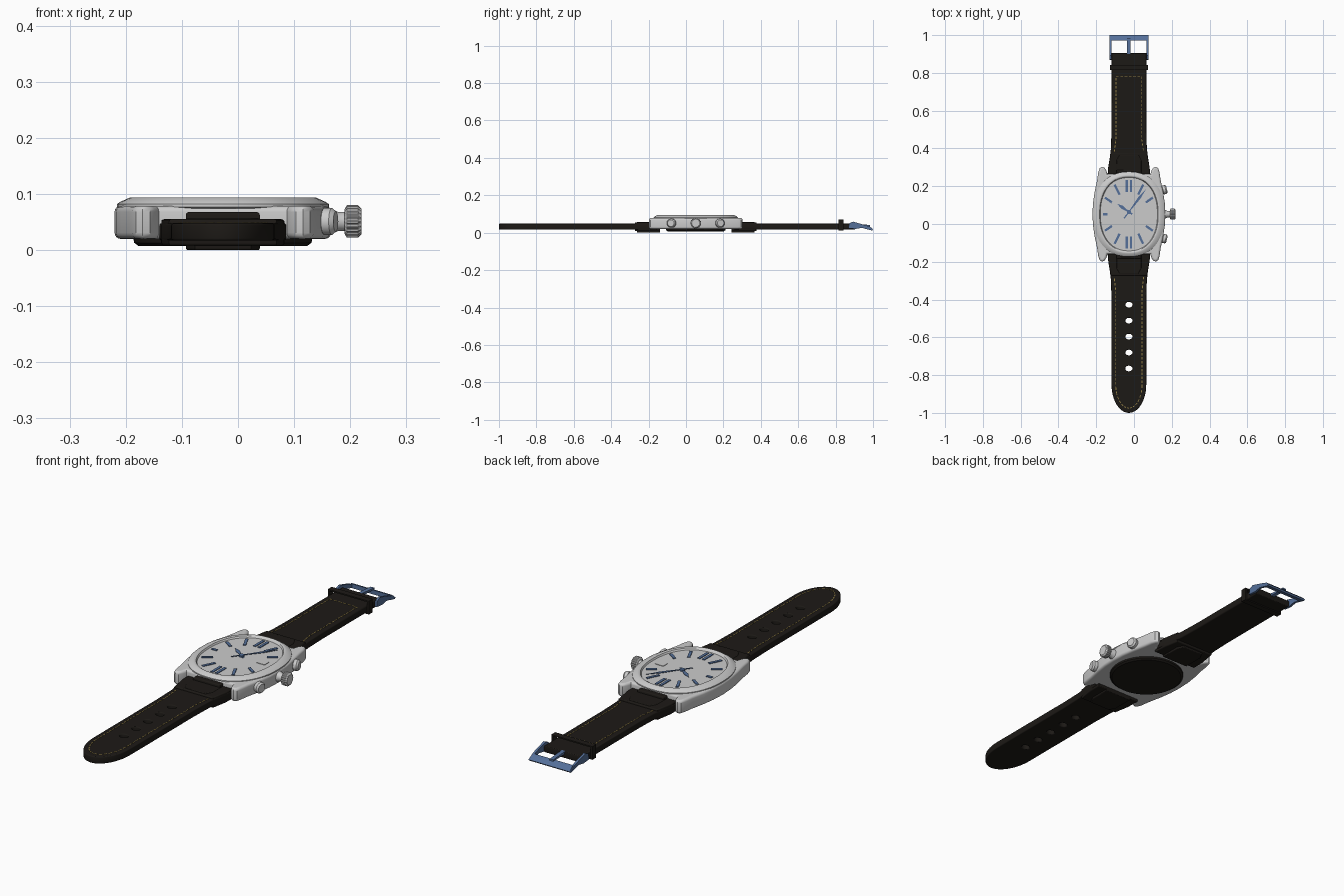
import bpy, bmesh, math
from mathutils import Vector, Matrix

if "Cube" in bpy.data.objects:
    bpy.data.objects.remove(bpy.data.objects["Cube"])

CX, CY = -0.027, 0.052          # centre of the watch case


def material(name, rgb):
    m = bpy.data.materials.new(name)
    m.diffuse_color = (*rgb, 1)
    m.use_nodes = True
    m.node_tree.nodes["Principled BSDF"].inputs["Base Color"].default_value = m.diffuse_color
    return m


BLACK = material("black_leather", (0.012, 0.010, 0.008))
BLUE = material("blued_steel", (0.09, 0.16, 0.32))
THREAD = material("thread", (0.30, 0.22, 0.06))


def finish(name, bm, mat=None):
    bmesh.ops.recalc_face_normals(bm, faces=bm.faces)
    me = bpy.data.meshes.new(name)
    bm.to_mesh(me)
    bm.free()
    ob = bpy.data.objects.new(name, me)
    bpy.context.collection.objects.link(ob)
    if mat:
        me.materials.append(mat)
    return ob


def plate(name, outlines, z0, z1, bevel, mat=None, res=2):
    """Flat plate with rounded edges; extra outlines become holes."""
    cu = bpy.data.curves.new(name, 'CURVE')
    cu.dimensions, cu.fill_mode = '2D', 'BOTH'
    cu.extrude = (z1 - z0) / 2 - bevel
    cu.bevel_depth, cu.offset, cu.bevel_resolution = bevel, -bevel, res
    for pts in outlines:
        sp = cu.splines.new('POLY')
        sp.points.add(len(pts) - 1)
        for p, (x, y) in zip(sp.points, pts):
            p.co = (x, y, 0, 1)
        sp.use_cyclic_u = True
    ob = bpy.data.objects.new(name, cu)
    bpy.context.collection.objects.link(ob)
    ob.location.z = (z0 + z1) / 2
    bpy.ops.object.select_all(action='DESELECT')
    ob.select_set(True)
    bpy.context.view_layer.objects.active = ob
    bpy.ops.object.convert(target='MESH')
    ob = bpy.context.view_layer.objects.active
    if mat:
        ob.data.materials.clear()
        ob.data.materials.append(mat)
    return ob


def loft(name, rings, mat=None, cap0=True, cap1=True):
    bm = bmesh.new()
    rs = [[bm.verts.new(p) for p in r] for r in rings]
    n = len(rs[0])
    for a, b in zip(rs, rs[1:]):
        for i in range(n):
            bm.faces.new((a[i], a[(i + 1) % n], b[(i + 1) % n], b[i]))
    if cap0:
        bm.faces.new(rs[0])
    if cap1:
        bm.faces.new(rs[-1])
    return finish(name, bm, mat)


def oval(rx, ry, z, e=2.0, n=72):
    pts = []
    for i in range(n):
        t = 2 * math.pi * i / n
        c, s = math.cos(t), math.sin(t)
        pts.append((CX + rx * math.copysign(abs(c) ** (2 / e), c),
                    CY + ry * math.copysign(abs(s) ** (2 / e), s), z))
    return pts


def turned(name, profile, origin, angle=0, n=32, ridge=0.0):
    """Turned part along local x from (x, radius) pairs, optional knurling."""
    m = Matrix.Translation(origin) @ Matrix.Rotation(angle, 4, 'Z')
    rings = []
    for x, r in profile:
        ring = []
        for i in range(n):
            t = 2 * math.pi * i / n
            q = r - (ridge if i % 4 > 1 else 0)
            ring.append(m @ Vector((x, q * math.cos(t), q * math.sin(t))))
        rings.append(ring)
    return loft(name, rings)


def prism(name, profile, x0, x1, mat):
    """Side profile in (y, z) extended from x0 to x1."""
    return loft(name, [[(x, y, z) for y, z in profile] for x in (x0, x1)], mat)


def add_bar(bm, a, b, width, z0, z1):
    a, b = Vector(a), Vector(b)
    d = b - a
    m = (Matrix.Translation(((a.x + b.x) / 2, (a.y + b.y) / 2, (z0 + z1) / 2))
         @ Matrix.Rotation(math.atan2(d.y, d.x), 4, 'Z')
         @ Matrix.Diagonal((d.length, width, z1 - z0, 1)))
    bmesh.ops.create_cube(bm, size=1, matrix=m)


def mirrored(half):
    return [(CX + x, y) for x, y in half] + [(CX - x, y) for x, y in reversed(half) if x > 0]


# Case with four lugs
quarter = [(0.193, 0), (0.190, 0.06), (0.181, 0.12), (0.168, 0.18), (0.162, 0.222), (0.155, 0.243),
           (0.143, 0.251), (0.130, 0.247), (0.120, 0.232), (0.114, 0.212)]
half = [(x, CY + y) for x, y in quarter] 
half = [(x, CY - y) for x, y in reversed(quarter[1:])] + half
plate("case", [mirrored(half)], 0.02, 0.079, 0.011, res=3)

# Bezel, dial and case back
loft("bezel", [oval(rx, ry, z, 2.25) for rx, ry, z in (
    (0.180, 0.215, 0.074), (0.189, 0.225, 0.077), (0.189, 0.225, 0.082), (0.183, 0.220, 0.086),
    (0.166, 0.208, 0.0935), (0.160, 0.202, 0.094), (0.155, 0.198, 0.092), (0.150, 0.193, 0.083))],
     cap0=False, cap1=False)
loft("dial", [oval(0.153, 0.196, 0.080, 2.25), oval(0.153, 0.196, 0.085, 2.25)])
loft("case_back", [oval(r, r, z) for r, z in ((0.160, 0.024), (0.158, 0.013), (0.150, 0.007))], BLACK)

# Hour markers, larger toward twelve and six
bm = bmesh.new()
for h in range(12):
    if h == 3:
        continue
    t = math.pi / 2 - h * math.pi / 6
    c, s = math.cos(t), math.sin(t)
    p = Vector((CX + 0.125 * c, CY + 0.150 * s))
    d = Vector((0.125 * c, 0.150 * s)).normalized() * (0.013 + 0.019 * abs(s))
    side = Vector((-d.y, d.x)).normalized() * 0.011
    for k in ((-1, 1) if h % 6 == 0 else (0,)):
        add_bar(bm, p - d + side * k, p + d + side * k, 0.012, 0.0845, 0.088)
finish("hour_markers", bm, BLUE)

# Small window at three
bm = bmesh.new()
add_bar(bm, (CX + 0.085, CY + 0.01), (CX + 0.125, CY + 0.01), 0.03, 0.0845, 0.087)
finish("date_window", bm)

# Hands: tapered leaf shapes and a hub
def hand(name, tip, width, z):
    a, b = Vector((CX, CY + 0.012)), Vector(tip)
    d = b - a
    n = Vector((-d.y, d.x)).normalized() * width
    pts = [a - d * 0.28 - n * 0.5, a + d * 0.1 - n * 0.4, a + d * 0.6 - n, b,
           a + d * 0.6 + n, a + d * 0.1 + n * 0.4, a - d * 0.28 + n * 0.5]
    loft(name, [[(p.x, p.y, h) for p in pts] for h in (z, z + 0.0015)], BLUE)


hand("hour_hand", (CX - 0.062, CY + 0.055), 0.009, 0.0875)
hand("minute_hand", (CX + 0.092, CY + 0.135), 0.007, 0.0895)
loft("hand_hub", [[(CX + 0.011 * math.cos(i * math.pi / 10), CY + 0.012 + 0.011 * math.sin(i * math.pi / 10), z)
                   for i in range(20)] for z in (0.084, 0.092)], BLUE)

# Crown and pushers
turned("crown_stem", [(0.14, 0.024), (0.168, 0.022), (0.178, 0.017), (0.196, 0.017)], (0, CY, 0.051))
turned("crown", [(0.190, 0.022), (0.194, 0.029), (0.214, 0.029), (0.220, 0.023)],
       (0, CY, 0.051), n=80, ridge=0.002)
for s, word in ((1, "upper"), (-1, "lower")):
    turned(word + "_pusher", [(-0.05, 0.018), (0.0, 0.018), (0.004, 0.024), (0.018, 0.024), (0.025, 0.018)],
           (0.150, CY + s * 0.127, 0.051), s * 0.25)

# Two strap halves, the lower with a rounded tip and five holes
flare = [(0.113, 0.205), (0.110, 0.245), (0.101, 0.30), (0.095, 0.35)]
upper = [(x, CY + y) for x, y in flare] + [(0.092, 0.50), (0.092, 0.905)]
plate("upper_strap", [mirrored(upper)], 0.017, 0.048, 0.005, BLACK)
tip = [(0.092 * math.cos(t), -0.85 - 0.15 * math.sin(t)) for t in [i * math.pi / 24 for i in range(13)]]
tip[-1] = (0, -1.0)
lower = [(x, CY - y) for x, y in flare] + [(0.092, -0.40)] + tip
holes = [[(CX + 0.019 * math.cos(i * math.pi / 10), -0.427 - 0.0845 * k + 0.015 * math.sin(i * math.pi / 10))
          for i in range(20)] for k in range(5)]
plate("lower_strap", [mirrored(lower)] + holes, 0.017, 0.048, 0.004, BLACK)

# Padding where the straps meet the case
for s, word in ((1, "upper"), (-1, "lower")):
    wide = [(0.110, CY + s * 0.19), (0.109, CY + s * 0.25), (0.096, CY + s * 0.325)]
    plate(word + "_strap_padding", [mirrored(wide)], 0.008, 0.055, 0.005, BLACK)
    core = [(0.066, CY + s * 0.19), (0.066, CY + s * 0.285), (0.05, CY + s * 0.315)]
    plate(word + "_strap_core", [mirrored(core)], 0.0, 0.057, 0.004, BLACK)
    root = [(0.066, CY + s * 0.19), (0.066, CY + s * 0.235)]
    plate(word + "_strap_root", [mirrored(root)], 0.03, 0.068, 0.006, BLACK)


# Stitching in short dashes
def stitch(name, path):
    bm = bmesh.new()
    travelled = 0.0
    for a, b in zip(path, path[1:]):
        a, b = Vector(a), Vector(b)
        n = max(1, round((b - a).length / 0.021))
        for i in range(n):
            p = a.lerp(b, i / n)
            add_bar(bm, p, p + (b - a) / n * 0.62, 0.004, 0.046, 0.0492)
    return finish(name, bm, THREAD)


stitch("upper_stitching", [(CX + x, y) for x, y in (
    (-0.078, 0.38), (-0.068, 0.45), (-0.068, 0.78), (0.068, 0.78), (0.068, 0.45), (0.078, 0.38))])
arc = [(CX + 0.07 * math.cos(t), -0.85 - 0.125 * math.sin(t)) for t in [i * math.pi / 14 for i in range(15)]]
stitch("lower_stitching", [(CX + 0.078, -0.28), (CX + 0.07, -0.35)] + arc
       + [(CX - 0.07, -0.35), (CX - 0.078, -0.28)])

# Keeper loop around the upper strap
loft("strap_keeper", [[(CX + sx * w, y, z) for sx, z in ((-1, z0), (1, z0), (1, z1), (-1, z1))]
                      for w, y, z0, z1 in ((0.093, 0.815, 0.016, 0.064), (0.101, 0.815, 0.011, 0.070),
                                           (0.101, 0.842, 0.011, 0.070), (0.093, 0.842, 0.016, 0.064),
                                           (0.093, 0.815, 0.016, 0.064))], BLACK, False, False)

# Buckle: two curved side arms, end bar, pin and tongue
arm = [(0.868, 0.024), (0.872, 0.050), (0.893, 0.059), (0.925, 0.050), (0.965, 0.038), (1.0, 0.018),
       (0.995, 0.012), (0.970, 0.018), (0.940, 0.026), (0.905, 0.020)]
for s, word in ((-1, "left"), (1, "right")):
    prism(word + "_buckle_arm", arm, CX + s * 0.093, CX + s * 0.103, BLUE)
prism("buckle_end_bar", [(0.972, 0.017), (0.972, 0.036), (0.982, 0.034), (1.0, 0.018), (0.995, 0.012)],
      CX - 0.1, CX + 0.1, BLUE)
prism("buckle_pin", [(0.888 + 0.009 * math.cos(i * math.pi / 6), 0.033 + 0.009 * math.sin(i * math.pi / 6))
                     for i in range(12)], CX - 0.098, CX + 0.098, BLUE)
prism("buckle_tongue", [(0.875, 0.026), (0.878, 0.046), (0.90, 0.048), (0.985, 0.041), (0.985, 0.034),
                        (0.90, 0.036)], CX - 0.009, CX + 0.009, BLUE)

# Smooth shading with sharp edges kept
bpy.ops.object.select_all(action='SELECT')
bpy.context.view_layer.objects.active = bpy.data.objects["case"]
bpy.ops.object.shade_smooth_by_angle(angle=math.radians(35))
